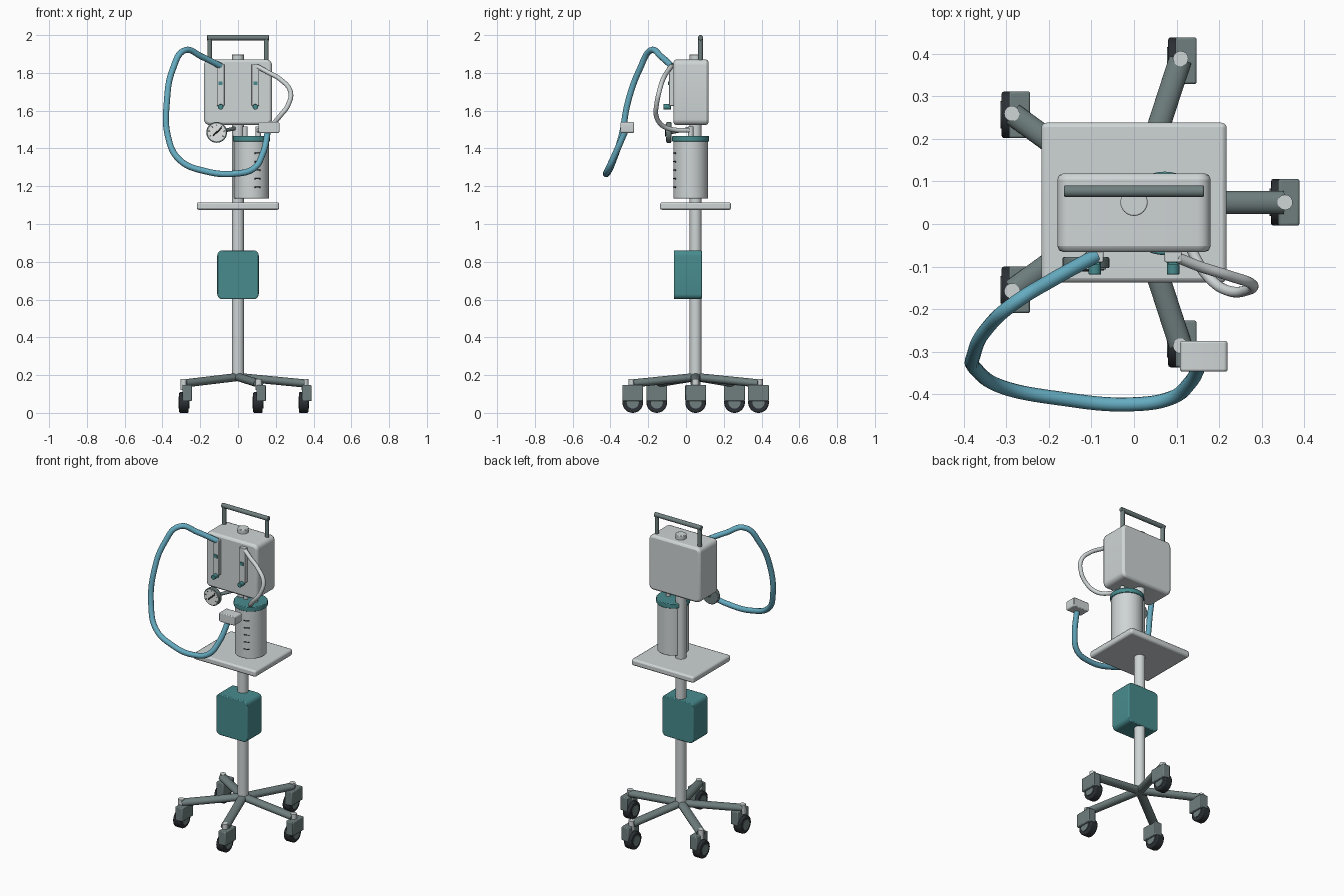
import bpy, bmesh, math
from mathutils import Vector, Matrix

if "Cube" in bpy.data.objects:
    bpy.data.objects.remove(bpy.data.objects["Cube"])


def material(name, rgb):
    m = bpy.data.materials.new(name)
    m.diffuse_color = (*rgb, 1)
    m.use_nodes = True
    m.node_tree.nodes["Principled BSDF"].inputs["Base Color"].default_value = m.diffuse_color
    return m


LIGHT = material("light grey", (0.62, 0.66, 0.67))
TEAL = material("teal", (0.065, 0.26, 0.27))
BLUE = material("hose blue", (0.13, 0.41, 0.53))
DARK = material("slate grey", (0.16, 0.21, 0.21))
BLACK = material("tyre black", (0.025, 0.03, 0.035))
PALE = material("dial white", (0.78, 0.8, 0.8))


def finish(bm, name, mat, bevel=0.0, smooth=True, segments=2):
    me = bpy.data.meshes.new(name)
    bmesh.ops.recalc_face_normals(bm, faces=bm.faces)
    bm.to_mesh(me)
    bm.free()
    ob = bpy.data.objects.new(name, me)
    bpy.context.collection.objects.link(ob)
    me.materials.append(mat)
    bpy.ops.object.select_all(action='DESELECT')
    ob.select_set(True)
    bpy.context.view_layer.objects.active = ob
    if bevel:
        mod = ob.modifiers.new("rounded edges", 'BEVEL')
        mod.width, mod.segments = bevel, segments
        mod.limit_method = 'ANGLE'
        mod.angle_limit = math.radians(40)
    if smooth:
        bpy.ops.object.shade_smooth_by_angle(angle=math.radians(35))
    return ob


def box(name, lo, hi, mat, bevel=0.0):
    lo, hi = Vector(lo), Vector(hi)
    bm = bmesh.new()
    bmesh.ops.create_cube(bm, size=1)
    bmesh.ops.scale(bm, vec=hi - lo, verts=bm.verts)
    bmesh.ops.translate(bm, vec=(lo + hi) / 2, verts=bm.verts)
    return finish(bm, name, mat, bevel)


def rounded_box(name, lo, hi, radius, mat, bevel, axis='Y'):
    """Rounded rectangle extruded along y (front outline) or z (plan outline)."""
    lo, hi = Vector(lo), Vector(hi)
    v = 2 if axis == 'Y' else 1
    w = 1 if axis == 'Y' else 2
    bm = bmesh.new()
    ring = []
    for q, (sx, sv) in enumerate([(1, 1), (-1, 1), (-1, -1), (1, -1)]):
        cx = (hi.x if sx > 0 else lo.x) - sx * radius
        cv = (hi[v] if sv > 0 else lo[v]) - sv * radius
        for k in range(6):
            a = math.pi / 2 * (q + k / 5)
            p = Vector()
            p.x, p[v], p[w] = cx + radius * math.cos(a), cv + radius * math.sin(a), lo[w]
            ring.append(bm.verts.new(p))
    face = bm.faces.new(ring)
    out = bmesh.ops.extrude_face_region(bm, geom=[face])
    shift = Vector()
    shift[w] = hi[w] - lo[w]
    bmesh.ops.translate(bm, vec=shift, verts=[g for g in out["geom"] if isinstance(g, bmesh.types.BMVert)])
    return finish(bm, name, mat, bevel)


def rod(name, a, b, radius, mat, bevel=0.0, sides=32, squash=1.0):
    """Cylinder between two points; squash flattens its cross-section vertically."""
    a, b = Vector(a), Vector(b)
    d = b - a
    bm = bmesh.new()
    bmesh.ops.create_cone(bm, cap_ends=True, segments=sides, radius1=radius, radius2=radius, depth=d.length)
    x = Vector((0, 0, 1)).cross(d)
    x = x.normalized() if x.length > 1e-6 else Vector((1, 0, 0))
    z = d.normalized()
    y = z.cross(x)
    rot = Matrix((x, y * squash, z)).transposed().to_4x4()
    bm.transform(Matrix.Translation((a + b) / 2) @ rot)
    return finish(bm, name, mat, bevel)


def tube(name, pts, radius, mat):
    cu = bpy.data.curves.new(name, 'CURVE')
    cu.dimensions = '3D'
    cu.bevel_depth, cu.bevel_resolution = radius, 4
    cu.resolution_u, cu.use_fill_caps = 8, True
    sp = cu.splines.new('BEZIER')
    sp.bezier_points.add(len(pts) - 1)
    for bp, p in zip(sp.bezier_points, pts):
        bp.co = p
        bp.handle_left_type = bp.handle_right_type = 'AUTO'
    cu.materials.append(mat)
    ob = bpy.data.objects.new(name, cu)
    bpy.context.collection.objects.link(ob)
    return ob


PY = 0.051  # depth position of the pole

# Stand: pole, tray, power unit
rod("pole", (0, PY, 0.18), (0, PY, 1.897), 0.032, LIGHT, 0.003)
rounded_box("tray", (-0.218, -0.137, 1.075), (0.218, 0.238, 1.115), 0.012, LIGHT, 0.01, 'Z')
rounded_box("power_unit", (-0.11, -0.064, 0.602), (0.11, 0.084, 0.861), 0.028, TEAL, 0.005)

# Five-legged base with casters that all roll front to back
for i in range(5):
    a = math.radians(72 * i)
    d = Vector((math.cos(a), math.sin(a), 0))
    hub = Vector((0, PY, 0))
    rod("leg", hub + Vector((0, 0, 0.19)), hub + d * 0.352 + Vector((0, 0, 0.156)), 0.027, DARK, 0, 24, 0.8)
    c = hub + d * 0.35
    s = hub + d * 0.355
    rod("caster_stem", s + Vector((0, 0, 0.12)), s + Vector((0, 0, 0.18)), 0.018, LIGHT, 0, 20)
    box("caster_housing", c + Vector((-0.011, -0.055, 0.062)), c + Vector((0.039, 0.055, 0.148)), DARK, 0.005)
    w = c + Vector((0, 0, 0.055))
    rod("caster_tyre", w - Vector((0.028, 0, 0)), w + Vector((0.022, 0, 0)), 0.055, BLACK, 0.006)
    rod("caster_hub", w - Vector((0.031, 0, 0)), w + Vector((0.026, 0, 0)), 0.032, DARK, 0, 24)

# Control box with carrying handle
rounded_box("control_box", (-0.18, -0.066, 1.524), (0.18, 0.119, 1.871), 0.03, LIGHT, 0.014)
for x in (-0.15, 0.15):
    rod("handle_post", (x, 0.077, 1.86), (x, 0.077, 1.99), 0.0125, DARK, 0, 20)
rod("handle_bar", (-0.164, 0.077, 1.986), (0.164, 0.077, 1.986), 0.014, DARK, 0.003, 20)

# Two flow meters with knobs
for x in (-0.092, 0.092):
    box("flow_meter", (x - 0.02, -0.09, 1.625), (x + 0.02, -0.06, 1.845), LIGHT, 0.003)
    box("flow_float", (x - 0.011, -0.096, 1.735), (x + 0.011, -0.088, 1.755), TEAL)
    rod("flow_knob", (x, -0.119, 1.62), (x, -0.08, 1.62), 0.0145, TEAL, 0.002, 20)

# Pressure gauge with dial, needle and ticks
GX, GZ = -0.113, 1.485
rod("gauge_bracket", (GX, -0.082, GZ), (0, PY, 1.51), 0.01, DARK, 0, 16)
rod("gauge_case", (GX, -0.104, GZ), (GX, -0.078, GZ), 0.055, DARK, 0.003)
rod("gauge_dial", (GX, -0.107, GZ), (GX, -0.1, GZ), 0.047, PALE)
rod("gauge_needle", (GX - 0.02, -0.108, GZ - 0.018), (GX + 0.026, -0.108, GZ + 0.024), 0.004, BLACK, 0, 8)
for k in range(7):
    a = math.radians(-30 + 40 * k)
    u = Vector((math.cos(a), 0, math.sin(a)))
    g = Vector((GX, -0.107, GZ))
    rod("gauge_tick", g + u * 0.034, g + u * 0.043, 0.002, BLACK, 0, 6)

# Collection canister with lid, ports and level marks
CX, CY = 0.072, 0.025
rod("canister", (CX, CY, 1.135), (CX, CY, 1.45), 0.092, LIGHT, 0.004, 48)
rod("canister_lid", (CX, CY, 1.437), (CX, CY, 1.467), 0.098, TEAL, 0.004, 48)
for x in (CX - 0.035, CX + 0.035):
    rod("lid_port", (x, CY, 1.46), (x, CY, 1.515), 0.014, LIGHT, 0, 20)
a = math.radians(20)
side = Vector((math.cos(a), math.sin(a), 0))
mid = Vector((CX + 0.0905 * math.sin(a), CY - 0.0905 * math.cos(a), 0))
for k in range(5):
    p = mid + Vector((0, 0, 1.195 + 0.045 * k))
    rod("level_mark", p - side * 0.017, p + side * 0.017, 0.0035, BLACK, 0, 6)

# Flexible tubes and handpiece
tube("suction_tube", [(0.1, -0.078, 1.835), (0.155, -0.10, 1.805), (0.225, -0.122, 1.765),
                      (0.278, -0.142, 1.70), (0.265, -0.156, 1.63), (0.225, -0.158, 1.575),
                      (0.18, -0.13, 1.525), (0.145, -0.08, 1.502), (0.107, 0.025, 1.495)], 0.0125, LIGHT)
tube("breathing_hose", [(-0.09, -0.075, 1.835), (-0.19, -0.13, 1.885), (-0.28, -0.185, 1.92),
                        (-0.345, -0.245, 1.82), (-0.376, -0.305, 1.655), (-0.37, -0.343, 1.46),
                        (-0.31, -0.383, 1.34), (-0.175, -0.41, 1.28), (-0.01, -0.424, 1.267),
                        (0.085, -0.41, 1.295), (0.13, -0.375, 1.37), (0.16, -0.318, 1.5)], 0.0165, BLUE)
rounded_box("handpiece", (0.108, -0.347, 1.482), (0.22, -0.275, 1.54), 0.01, LIGHT, 0.005)
